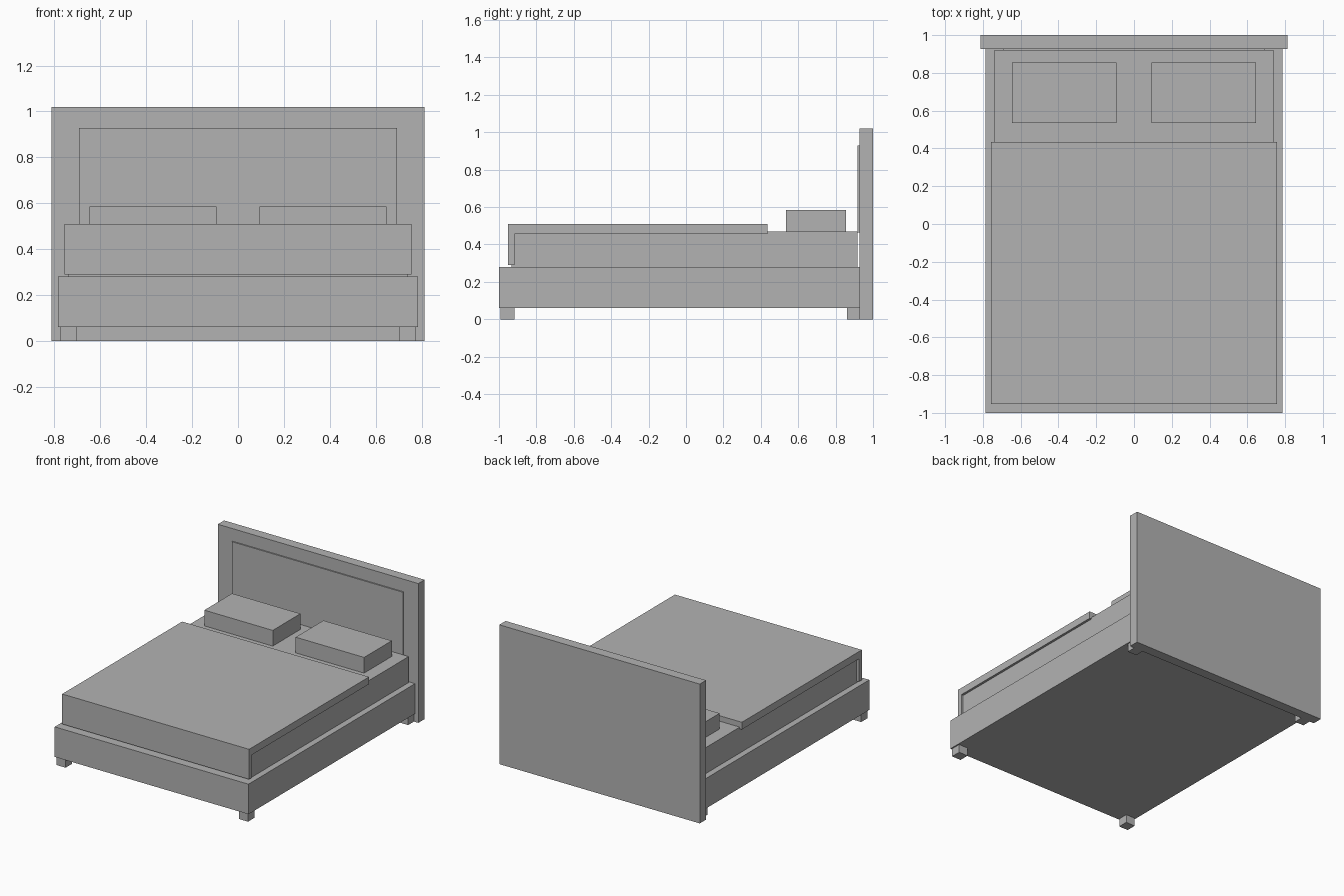
import bpy
import bmesh

if "Cube" in bpy.data.objects:
    bpy.data.objects.remove(bpy.data.objects["Cube"])

grey = bpy.data.materials.new("plain grey")
grey.diffuse_color = (0.45, 0.45, 0.45, 1.0)
grey.use_nodes = True
grey.node_tree.nodes["Principled BSDF"].inputs["Base Color"].default_value = grey.diffuse_color


def prism(name, profile, x0, x1):
    """Extrude a (y, z) profile along x."""
    bm = bmesh.new()
    face = bm.faces.new([bm.verts.new((x0, y, z)) for y, z in profile])
    ext = bmesh.ops.extrude_face_region(bm, geom=[face])
    verts = [g for g in ext["geom"] if isinstance(g, bmesh.types.BMVert)]
    bmesh.ops.translate(bm, verts=verts, vec=(x1 - x0, 0, 0))
    bmesh.ops.recalc_face_normals(bm, faces=bm.faces)
    mesh = bpy.data.meshes.new(name)
    bm.to_mesh(mesh)
    bm.free()
    mesh.materials.append(grey)
    obj = bpy.data.objects.new(name, mesh)
    bpy.context.collection.objects.link(obj)
    return obj


def box(name, x0, x1, y0, y1, z0, z1):
    return prism(name, [(y0, z0), (y1, z0), (y1, z1), (y0, z1)], x0, x1)


# headboard with raised panel
box("headboard", -0.812, 0.812, 0.927, 1.0, 0.0, 1.02)
box("headboard_panel", -0.692, 0.692, 0.918, 0.927, 0.465, 0.928)

# bed frame and mattress
box("bed_frame", -0.785, 0.785, -1.0, 0.927, 0.06, 0.28)
box("mattress", -0.74, 0.74, -0.932, 0.918, 0.28, 0.47)

# blanket: top sheet folded down over the foot end
prism("blanket", [(-0.953, 0.29), (-0.918, 0.29), (-0.918, 0.457),
                  (0.435, 0.457), (0.435, 0.51), (-0.953, 0.51)], -0.757, 0.757)

# pillows and legs on both sides
for side, s in (("left", -1), ("right", 1)):
    a, b = sorted((s * 0.093, s * 0.647))
    box(side + "_pillow", a, b, 0.535, 0.855, 0.47, 0.585)
    a, b = sorted((s * 0.702, s * 0.776))
    box(side + "_front_leg", a, b, -0.992, -0.918, 0.0, 0.06)
    box(side + "_back_leg", a, b, 0.86, 0.927, 0.0, 0.06)
